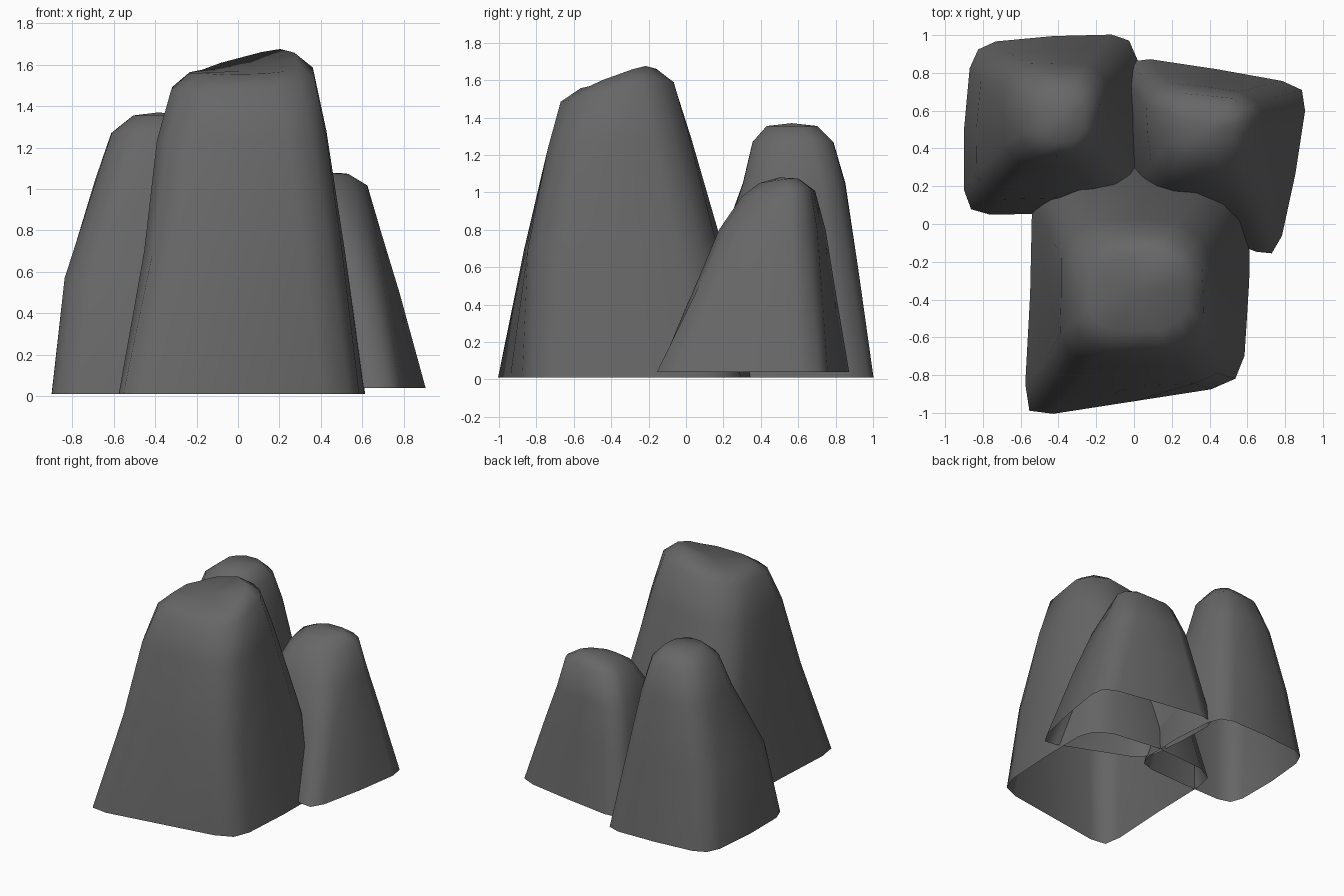
import bpy, bmesh
from mathutils import Vector

if "Cube" in bpy.data.objects:
    bpy.data.objects.remove(bpy.data.objects["Cube"])

# Dark stone colour
stone = bpy.data.materials.new("dark_stone")
stone.diffuse_color = (0.135, 0.135, 0.135, 1)
stone.use_nodes = True
stone.node_tree.nodes["Principled BSDF"].inputs["Base Color"].default_value = stone.diffuse_color


def ring_points(corners, bulge, t):
    """Four-sided outline with bowed sides; corners get rounder as t goes from 0 to 1."""
    mid = sum(corners, Vector()) / 4
    cut = 0.14 + 0.16 * t
    pts = []
    for i, a in enumerate(corners):
        b = corners[(i + 1) % 4]
        pts.append(a.lerp(mid, 0.06 + 0.17 * t))
        side = b - a
        out = Vector((side.y, -side.x, 0)).normalized()
        for f in (cut, 0.5, 1 - cut):
            pts.append(a.lerp(b, f) + out * bulge[i] * (1 - 0.8 * t) * 4 * f * (1 - f))
    return pts


def rock(name, bulge, levels, peak):
    """Open-bottomed boulder; corners run front left, front right, back right, back left."""
    bm = bmesh.new()
    rings = []
    for k, (z, xy) in enumerate(levels):
        zs = z if isinstance(z, tuple) else (z,) * 4
        corners = [Vector((x, y, h)) for (x, y), h in zip(xy, zs)]
        rings.append([bm.verts.new(p)
                      for p in ring_points(corners, bulge, k / (len(levels) - 1))])
    n = len(rings[0])
    for lo, hi in zip(rings, rings[1:]):
        for i in range(n):
            j = (i + 1) % n
            bm.faces.new((lo[i], lo[j], hi[j], hi[i]))
    top = rings[-1]
    tip = sum((v.co for v in top), Vector()) / n
    tip.z = peak
    tip = bm.verts.new(tip)
    for i in range(n):
        bm.faces.new((top[i], top[(i + 1) % n], tip))
    for f in bm.faces:
        f.smooth = True
    me = bpy.data.meshes.new(name)
    bm.to_mesh(me)
    bm.free()
    me.materials.append(stone)
    ob = bpy.data.objects.new(name, me)
    bpy.context.collection.objects.link(ob)
    return ob


# Tall front boulder
rock("tall_front_rock", (0.0, 0.02, 0.08, -0.015), [
    (0.01, [(-.59, -1.03), (.57, -.85), (.61, .25), (-.54, .28)]),
    (0.70, [(-.46, -.87), (.49, -.84), (.51, .13), (-.46, .14)]),
    ((1.23, 1.23, 1.33, 1.25), [(-.40, -.74), (.42, -.74), (.41, -.02), (-.39, -.02)]),
    ((1.47, 1.49, 1.62, 1.50), [(-.33, -.67), (.37, -.67), (.35, -.09), (-.32, -.09)]),
    ((1.55, 1.56, 1.70, 1.57), [(-.25, -.57), (.29, -.56), (.26, -.17), (-.23, -.18)]),
], 1.57)

# Medium boulder at the back left
rock("back_left_rock", (0.01, 0.03, 0.02, 0.03), [
    (0.01, [(-.89, .05), (.02, .08), (.00, 1.0), (-.85, .95)]),
    (0.57, [(-.83, .13), (-.06, .16), (-.07, .92), (-.79, .89)]),
    (1.05, [(-.67, .31), (-.18, .31), (-.14, .84), (-.67, .84)]),
    (1.27, [(-.60, .36), (-.22, .36), (-.18, .78), (-.60, .78)]),
    (1.355, [(-.50, .44), (-.28, .43), (-.25, .70), (-.50, .69)]),
], 1.37)

# Small leaning boulder at the back right
rock("back_right_rock", (0.0, 0.02, 0.01, 0.02), [
    (0.04, [(.00, .12), (.75, -.19), (.92, .73), (-.05, .89)]),
    (0.50, [(.07, .14), (.68, .03), (.79, .70), (.01, .81)]),
    (0.80, [(.11, .20), (.61, .17), (.70, .68), (.06, .76)]),
    ((.98, .98, 1.03, 1.0), [(.19, .30), (.53, .30), (.65, .65), (.14, .70)]),
    ((1.05, 1.05, 1.08, 1.06), [(.27, .40), (.47, .39), (.56, .59), (.26, .62)]),
], 1.08)
